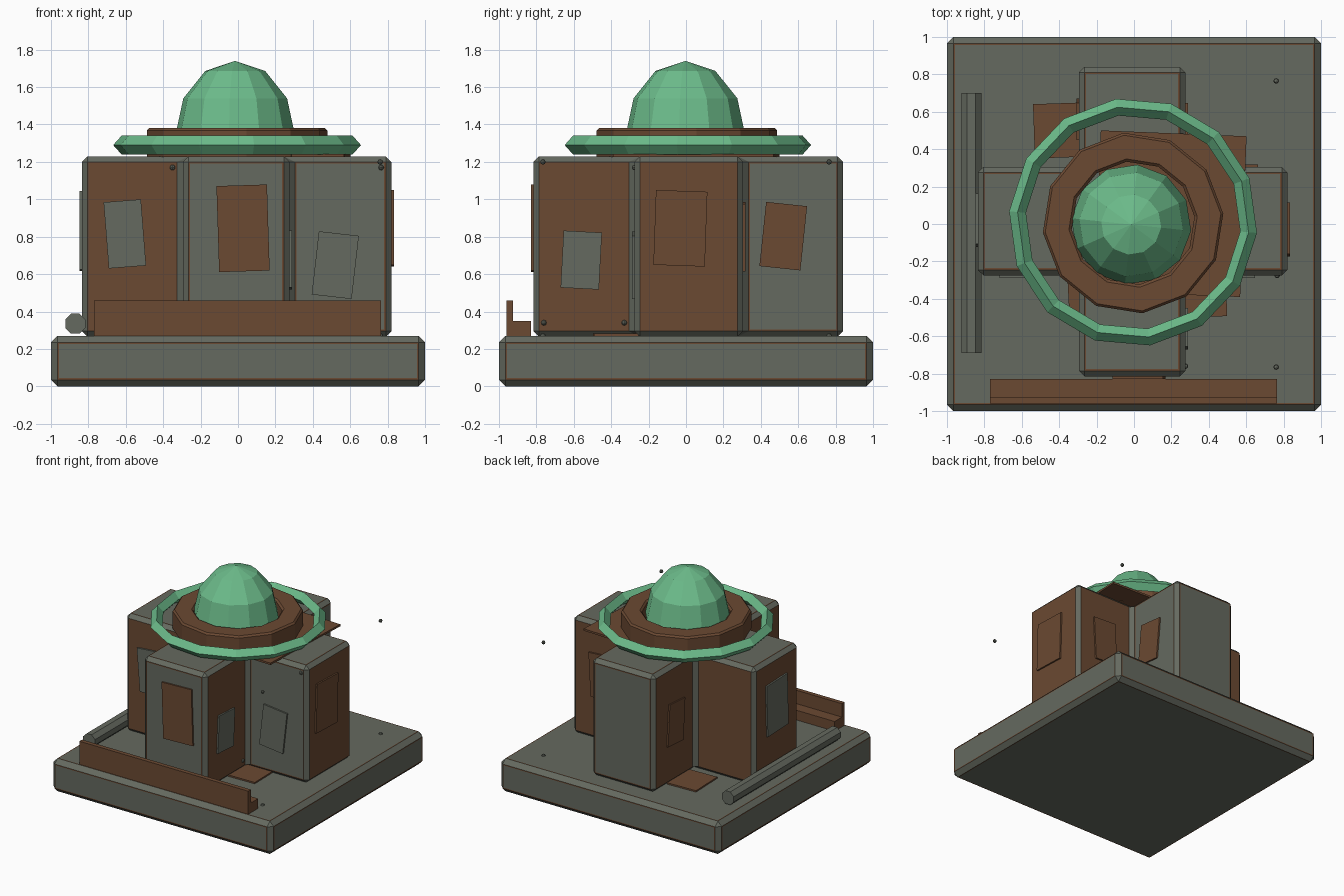
import bpy, bmesh, math
from mathutils import Matrix, Vector

if "Cube" in bpy.data.objects:
    bpy.data.objects.remove(bpy.data.objects["Cube"])


def material(name, rgb):
    m = bpy.data.materials.new(name)
    m.diffuse_color = (*rgb, 1)
    m.use_nodes = True
    m.node_tree.nodes["Principled BSDF"].inputs["Base Color"].default_value = m.diffuse_color
    return m


GREY = material("weathered grey", (0.130, 0.143, 0.116))
BROWN = material("rust brown", (0.147, 0.067, 0.032))
GREEN = material("copper green", (0.150, 0.500, 0.256))


def finish(name, bm, *mats):
    bmesh.ops.recalc_face_normals(bm, faces=bm.faces[:])
    me = bpy.data.meshes.new(name)
    bm.to_mesh(me)
    bm.free()
    for m in mats:
        me.materials.append(m)
    ob = bpy.data.objects.new(name, me)
    bpy.context.collection.objects.link(ob)
    return ob


def prism(pts, vec):
    """Extrude a flat outline along a vector."""
    bm = bmesh.new()
    f = bm.faces.new([bm.verts.new(p) for p in pts])
    r = bmesh.ops.extrude_face_region(bm, geom=[f])
    vs = [g for g in r["geom"] if isinstance(g, bmesh.types.BMVert)]
    bmesh.ops.translate(bm, verts=vs, vec=vec)
    bmesh.ops.recalc_face_normals(bm, faces=bm.faces[:])
    return bm


def panelled(name, outline, z0, z1, bevel, seam, is_brown):
    """Chamfered block; each flat face gets a rusty seam and a panel colour by rule."""
    bm = prism([(x, y, z0) for x, y in outline], (0, 0, z1 - z0))
    bmesh.ops.bevel(bm, geom=bm.edges[:], offset=bevel, segments=1,
                    affect='EDGES', profile=0.5)
    bm.normal_update()
    flats = [f for f in bm.faces
             if max(abs(c) for c in f.normal) > 0.99 and f.calc_area() > 0.05]
    for f in flats:
        f.material_index = int(is_brown(f.normal, f.calc_center_median()))
    rim = bmesh.ops.inset_individual(bm, faces=flats, thickness=seam, depth=0)["faces"]
    for f in rim:
        f.material_index = 1
    return finish(name, bm, GREY, BROWN)


def plate(name, mat, size, mtx):
    bm = bmesh.new()
    bmesh.ops.create_cube(bm, size=1, matrix=mtx @ Matrix.Diagonal((*size, 1)))
    return finish(name, bm, mat)


def wall_patch(name, mat, turn, pos, w, h, lean):
    """Plate on a wall; turn 0/90/180/270 = facing -y/+x/+y/-x."""
    m = (Matrix.Translation(pos) @ Matrix.Rotation(math.radians(turn), 4, 'Z')
         @ Matrix.Rotation(math.radians(-lean), 4, 'Y'))
    return plate(name, mat, (w, 0.026, h), m)


def flat_patch(name, mat, pos, w, d, rot):
    m = Matrix.Translation(pos) @ Matrix.Rotation(math.radians(rot), 4, 'Z')
    return plate(name, mat, (w, d, 0.016), m)


def lathe(name, mat, profile, n, offset, centre):
    """Revolve a closed (radius, z) profile into a ring."""
    bm = bmesh.new()
    rings = []
    for i in range(n):
        a = math.radians(offset) + 2 * math.pi * i / n
        rings.append([bm.verts.new((centre[0] + r * math.cos(a),
                                    centre[1] + r * math.sin(a), z)) for r, z in profile])
    k = len(profile)
    for i in range(n):
        a, b = rings[i], rings[(i + 1) % n]
        for j in range(k):
            bm.faces.new((a[j], b[j], b[(j + 1) % k], a[(j + 1) % k]))
    return finish(name, bm, mat)


# Base slab
panelled("base_slab", [(-1, -1), (1, -1), (1, 1), (-1, 1)], 0, 0.27, 0.035, 0.012,
         lambda n, c: False)

# Cross-shaped body
L, R, F, B = -0.835, 0.82, -0.815, 0.84      # arm ends
l, r, f, b = -0.295, 0.275, -0.275, 0.305    # arm sides


def body_colour(n, c):
    if n.x < -0.9:
        return True
    if n.x > 0.9:
        return c.y < 0.31
    if n.y > 0.9:
        return c.y < 0.5
    if n.y < -0.9:
        return c.x < -0.3
    return False


panelled("body", [(l, F), (r, F), (r, f), (R, f), (R, b), (r, b), (r, B), (l, B),
                  (l, b), (L, b), (L, f), (l, f)], 0.265, 1.23, 0.03, 0.012, body_colour)

# Wall patches
for i, (mat, turn, pos, w, h, lean) in enumerate([
    (GREY, 0, (-0.605, f, 0.815), 0.20, 0.355, 4.5),
    (BROWN, 0, (0.027, F, 0.845), 0.27, 0.46, 1.8),
    (GREY, 0, (0.52, f, 0.648), 0.215, 0.34, -6.5),
    (GREY, 90, (r, -0.56, 0.675), 0.205, 0.305, -3),
    (BROWN, 90, (R, -0.03, 0.845), 0.275, 0.40, -2),
    (BROWN, 90, (r, 0.52, 0.803), 0.22, 0.345, -6),
    (BROWN, 180, (0.55, b, 0.80), 0.21, 0.36, 3),
    (GREY, 270, (L, 0.02, 0.83), 0.27, 0.42, 2),
    (BROWN, 270, (l, 0.56, 0.75), 0.20, 0.34, -4),
]):
    wall_patch(f"wall_patch_{i + 1}", mat, turn, pos, w, h, lean)

# Floor and roof plates
flat_patch("floor_plate_back_left", BROWN, (-0.405, 0.50, 0.274), 0.26, 0.29, 2)
flat_patch("floor_plate_front_right", BROWN, (0.37, -0.375, 0.274), 0.25, 0.24, 1)
flat_patch("floor_plate_front_left", BROWN, (-0.27, -0.40, 0.274), 0.16, 0.24, 3)
flat_patch("roof_plate", BROWN, (0.195, 0.055, 1.234), 0.78, 0.86, -2.3)

# Front step beam with L-shaped section
profile = [(-0.96, 0.262), (-0.83, 0.262), (-0.83, 0.35), (-0.925, 0.35),
           (-0.925, 0.46), (-0.96, 0.46)]
finish("front_beam", prism([(-0.77, y, z) for y, z in profile], (1.535, 0, 0)), BROWN)

# Side pipe
bm = bmesh.new()
bmesh.ops.create_cone(bm, cap_ends=True, segments=8, radius1=0.058, radius2=0.058, depth=1.39,
                      matrix=Matrix.Translation((-0.87, 0.005, 0.335))
                      @ Matrix.Rotation(math.pi / 2, 4, 'X')
                      @ Matrix.Rotation(math.pi / 8, 4, 'Z'))
finish("side_pipe", bm, GREY)

# Loose bolts above the right corners, and on the body corners
bm = bmesh.new()
for p in [(0.76, s * 0.765, z) for s in (-1, 1) for z in (0.27, 1.2)] + [
        (-0.35, f, 1.17), (0.765, f, 1.17), (r, -0.76, 0.34), (r, -0.33, 0.34)]:
    bmesh.ops.create_uvsphere(bm, u_segments=8, v_segments=4, radius=0.015,
                              matrix=Matrix.Translation(p))
finish("bolts", bm, GREY)

# Green ring with diamond section
lathe("ring", GREEN, [(0.665, 1.29), (0.62, 1.34), (0.575, 1.29), (0.62, 1.24)],
      14, -5, (-0.005, 0.01))

# Rusty collar around the dome
lathe("collar", BROWN, [(0.485, 1.225), (0.485, 1.368), (0.472, 1.382), (0.345, 1.382),
                        (0.33, 1.368), (0.33, 1.225)], 12, 6, (-0.005, 0.005))

# Dome: upper half of a stretched low-poly sphere
bm = bmesh.new()
bmesh.ops.create_uvsphere(bm, u_segments=12, v_segments=6, radius=1,
                          matrix=Matrix.Translation((-0.015, -0.003, 1.34))
                          @ Matrix.Rotation(math.radians(-6), 4, 'Z')
                          @ Matrix.Diagonal((0.322, 0.322, 0.4, 1)))
bmesh.ops.delete(bm, geom=[v for v in bm.verts if v.co.z < 1.1], context='VERTS')
finish("dome", bm, GREEN)
